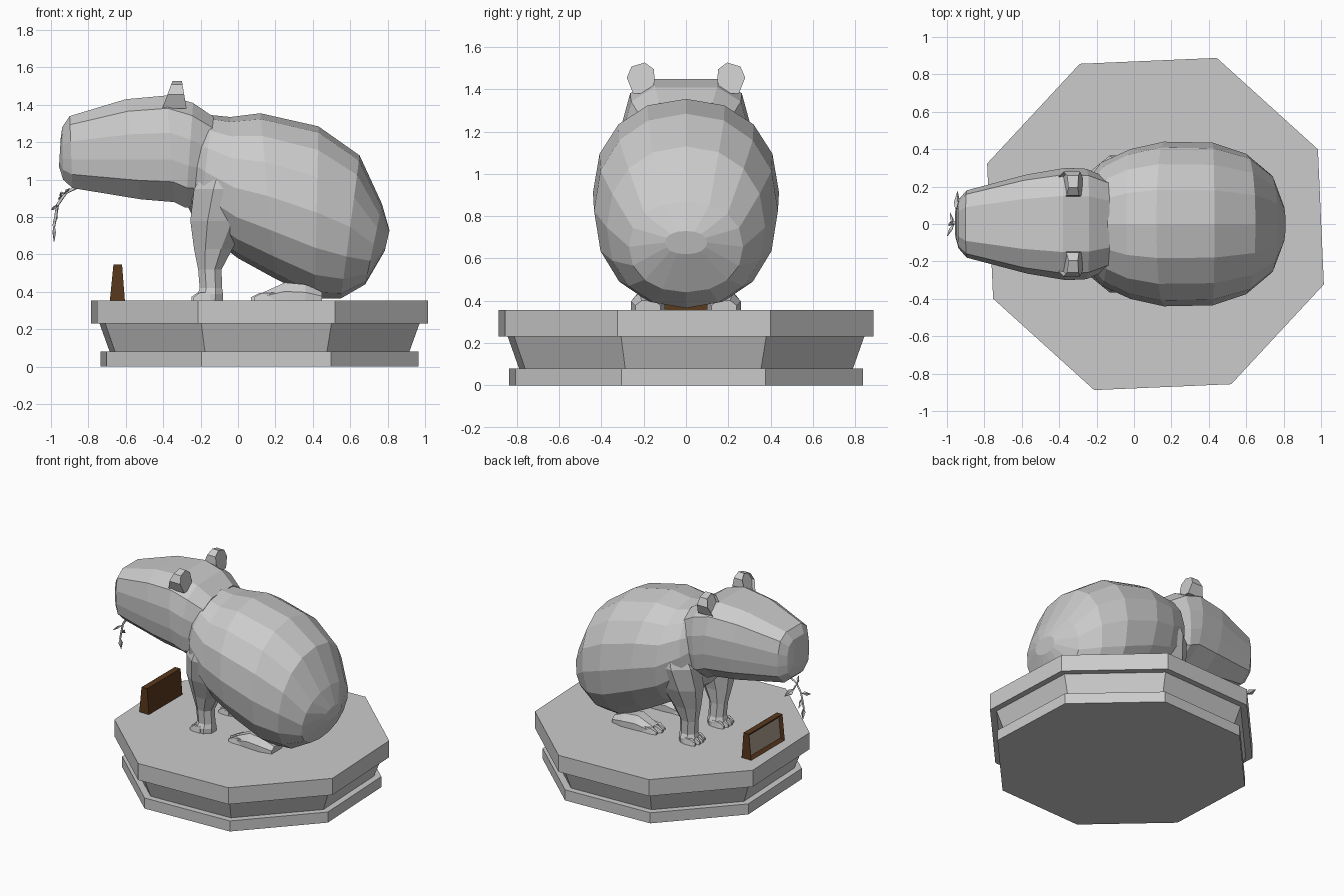
import bpy, bmesh, math
from mathutils import Vector

if "Cube" in bpy.data.objects:
    bpy.data.objects.remove(bpy.data.objects["Cube"])

def obj_from_bm(name, bm, mat=None):
    bmesh.ops.recalc_face_normals(bm, faces=bm.faces)
    me = bpy.data.meshes.new(name)
    bm.to_mesh(me)
    bm.free()
    ob = bpy.data.objects.new(name, me)
    bpy.context.collection.objects.link(ob)
    if mat:
        me.materials.append(mat)
    return ob

def loft(name, rings, mat=None):
    """Skin a list of closed rings, capped at both ends."""
    bm = bmesh.new()
    rows = [[bm.verts.new(p) for p in r] for r in rings]
    n = len(rows[0])
    for a, b in zip(rows, rows[1:]):
        for i in range(n):
            j = (i + 1) % n
            bm.faces.new((a[i], a[j], b[j], b[i]))
    bm.faces.new(rows[0])
    bm.faces.new(rows[-1][::-1])
    return obj_from_bm(name, bm, mat)

def section(xt, zt, xb, zb, w, shape):
    """Cross-section hung between a top and a bottom point; shape = (side, up)."""
    top, bot = Vector((xt, 0, zt)), Vector((xb, 0, zb))
    mid, half = (top + bot) / 2, (top - bot) / 2
    return [mid + half * u + Vector((0, w * s, 0)) for s, u in shape]

def oval(n, e=0.92):
    f = lambda t: math.copysign(abs(t) ** e, t)
    return [(f(math.sin(2 * math.pi * i / n)), f(math.cos(2 * math.pi * i / n))) for i in range(n)]

def mirror_shape(h):
    return h + [(-s, u) for s, u in reversed(h)]

def box_ring(x0, x1, yc, hy, z, n=8):
    """Horizontal limb section."""
    xc, hx = (x0 + x1) / 2, (x1 - x0) / 2
    k = 1 / math.cos(math.pi / n)
    return [Vector((xc + hx * k * math.cos(2 * math.pi * (i + .5) / n),
                    yc + hy * k * math.sin(2 * math.pi * (i + .5) / n), z)) for i in range(n)]

# pedestal: turned octagon, three tiers
def octagon(scale, z):
    return [Vector((0.115 + 0.958 * scale * math.cos(math.radians(-20 + 45 * i)),
                    0.945 * scale * math.sin(math.radians(-20 + 45 * i)), z)) for i in range(8)]
for name, tiers in (("pedestal_foot", [(.943, 0), (.943, .08)]),
                    ("pedestal_waist", [(.89, .08), (.95, .23)]),
                    ("pedestal_top", [(1, .23), (1, .355)])):
    loft(name, [octagon(s, z) for s, z in tiers])

# body, rump to chest
body = [(.81, .73, .785, .62, .10), (.77, .87, .68, .44, .27), (.65, 1.13, .55, .365, .375),
        (.43, 1.285, .41, .365, .435), (.12, 1.355, .2, .47, .44), (-.04, 1.335, .0, .58, .40),
        (-.14, 1.345, -.21, .74, .33), (-.22, 1.32, -.27, .86, .24)]
loft("body", [section(*r, oval(16)) for r in body])

# head, muzzle to neck
head_shape = mirror_shape([(.5, 1), (.88, .76), (1, .3), (1, -.2), (.93, -.62), (.5, -1)])
head = [(-.948, 1.22, -.957, 1.07, .075), (-.94, 1.28, -.935, 1.0, .13), (-.90, 1.34, -.885, .955, .18),
        (-.6, 1.43, -.52, .895, .265), (-.38, 1.45, -.34, .88, .30),
        (-.24, 1.41, -.28, .85, .295), (-.13, 1.335, -.19, .86, .25)]
loft("head", [section(*r, head_shape) for r in head])

def toe(name, x, y, length, w, h):
    z = .355
    prof = [(x + length, 1, h), (x + length * .35, 1, h * .9), (x, .5, h * .4)]
    loft(name, [[Vector((px, y - w * k, z)), Vector((px, y + w * k, z)),
                 Vector((px, y + w * k * .6, z + ph)), Vector((px, y - w * k * .6, z + ph))]
                for px, k, ph in prof])

for s, side in ((-1, "right"), (1, "left")):
    # front leg and shoulder: x0, x1, centre y, half depth, z
    leg = [(-.225, -.08, .17, .07, .355), (-.215, -.08, .17, .07, .39), (-.205, -.085, .17, .055, .42),
           (-.213, -.088, .175, .055, .52), (-.235, -.03, .185, .075, .63),
           (-.255, .06, .20, .12, .78), (-.235, .12, .22, .145, .95), (-.15, .06, .22, .12, 1.1)]
    loft(side + "_front_leg", [box_ring(a, b, s * y, h, z) for a, b, y, h, z in leg])
    for i in range(4):
        toe(f"{side}_front_toe_{i}", -.255 + .012 * abs(i - 1.5), s * (.115 + .037 * i), .09, .02, .045)
    # hind foot
    foot = [(.13, .395, .06), (.25, .45, .075), (.36, .44, .08), (.45, .40, .06)]
    loft(side + "_hind_foot", [[Vector((x, s * .18 - w, .355)), Vector((x, s * .18 + w, .355)),
                                Vector((x, s * .18 + w, .355 + (z - .355) * .5)),
                                Vector((x, s * .18 + w * .5, z)), Vector((x, s * .18 - w * .5, z)),
                                Vector((x, s * .18 - w, .355 + (z - .355) * .5))] for x, z, w in foot])
    for i in range(3):
        toe(f"{side}_hind_toe_{i}", .07 + .015 * abs(i - 1), s * (.135 + .045 * i), .12, .024, .042)
    # ear: slanted prism, hollowed on its front
    outline = [(.165, 1.38), (.148, 1.44), (.152, 1.495), (.195, 1.527), (.258, 1.508), (.28, 1.455), (.25, 1.38)]
    bm = bmesh.new()
    fr = [bm.verts.new((-.405 + (z - 1.38) * .37, s * y, z)) for y, z in outline]
    bk = [bm.verts.new((-.275 - (z - 1.38) * .17, s * y, z)) for y, z in outline]
    n = len(fr)
    for i in range(n):
        bm.faces.new((fr[i], fr[(i + 1) % n], bk[(i + 1) % n], bk[i]))
    bm.faces.new(bk[::-1])
    face = bm.faces.new(fr)
    bmesh.ops.inset_region(bm, faces=[face], thickness=.018)
    for v in face.verts:
        v.co.x += .025
    obj_from_bm(side + "_ear", bm)

# sign: wedge frame with recessed plate
wood = bpy.data.materials.new("dark_wood")
wood.diffuse_color = (.10, .04, .012, 1)
wood.use_nodes = True
wood.node_tree.nodes["Principled BSDF"].inputs["Base Color"].default_value = wood.diffuse_color
grey = bpy.data.materials.new("plate_grey")
grey.diffuse_color = (.42, .36, .29, 1)
grey.use_nodes = True
grey.node_tree.nodes["Principled BSDF"].inputs["Base Color"].default_value = grey.diffuse_color
bm = bmesh.new()
bmesh.ops.create_cube(bm, size=1)
for v in bm.verts:
    up = v.co.z > 0
    cx, hx = (-.643, .023) if up else (-.645, .04)
    v.co = Vector((cx + math.copysign(hx, v.co.x), v.co.y * .4, .547 if up else .355))
bm.normal_update()
front = min(bm.faces, key=lambda f: f.calc_center_median().x)
bmesh.ops.inset_region(bm, faces=[front], thickness=.03)
for v in front.verts:
    v.co.x += .018
front.material_index = 1
sign = obj_from_bm("sign_frame", bm, wood)
sign.data.materials.append(grey)

# twig hanging from the mouth
def stem(name, pts, r):
    cu = bpy.data.curves.new(name, 'CURVE')
    cu.dimensions = '3D'
    cu.bevel_depth = r
    cu.bevel_resolution = 0
    cu.use_fill_caps = True
    sp = cu.splines.new('POLY')
    sp.points.add(len(pts) - 1)
    for p, c in zip(sp.points, pts):
        p.co = (*c, 1)
    bpy.context.collection.objects.link(bpy.data.objects.new(name, cu))
stem("twig_stem", [(-.86, 0, .96), (-.92, 0, .93), (-.965, .005, .865), (-.975, 0, .80), (-.985, 0, .75)], .008)
stem("twig_branch", [(-.93, 0, .925), (-.945, .04, .93), (-.95, .07, .915)], .006)

def leaf(name, a, b, side, w):
    a, b, side = Vector(a), Vector(b), Vector(side)
    m = a.lerp(b, .45)
    drop = (b - a).cross(side).normalized() * .01
    bm = bmesh.new()
    va, vl, vb, vr, vm = [bm.verts.new(p) for p in (a, m + side * w, b, m - side * w, m + drop)]
    for f in ((va, vl, vm), (vl, vb, vm), (vb, vr, vm), (vr, va, vm)):
        bm.faces.new(f)
    ob = obj_from_bm(name, bm)
    ob.modifiers.new("thickness", 'SOLIDIFY').thickness = .004
for i, (a, b, d, w) in enumerate([
        ((-.985, 0, .76), (-.985, .01, .67), (.5, .8, 0), .015),
        ((-.95, .06, .915), (-.945, .175, .90), (.8, 0, .6), .02),
        ((-.965, 0, .86), (-1.0, -.065, .84), (.5, 0, .8), .018),
        ((-.97, 0, .82), (-.985, .06, .775), (.4, 0, .8), .016),
        ((-.93, 0, .925), (-.90, -.06, .955), (.8, 0, .5), .014)]):
    leaf(f"twig_leaf_{i}", a, b, d, w)
